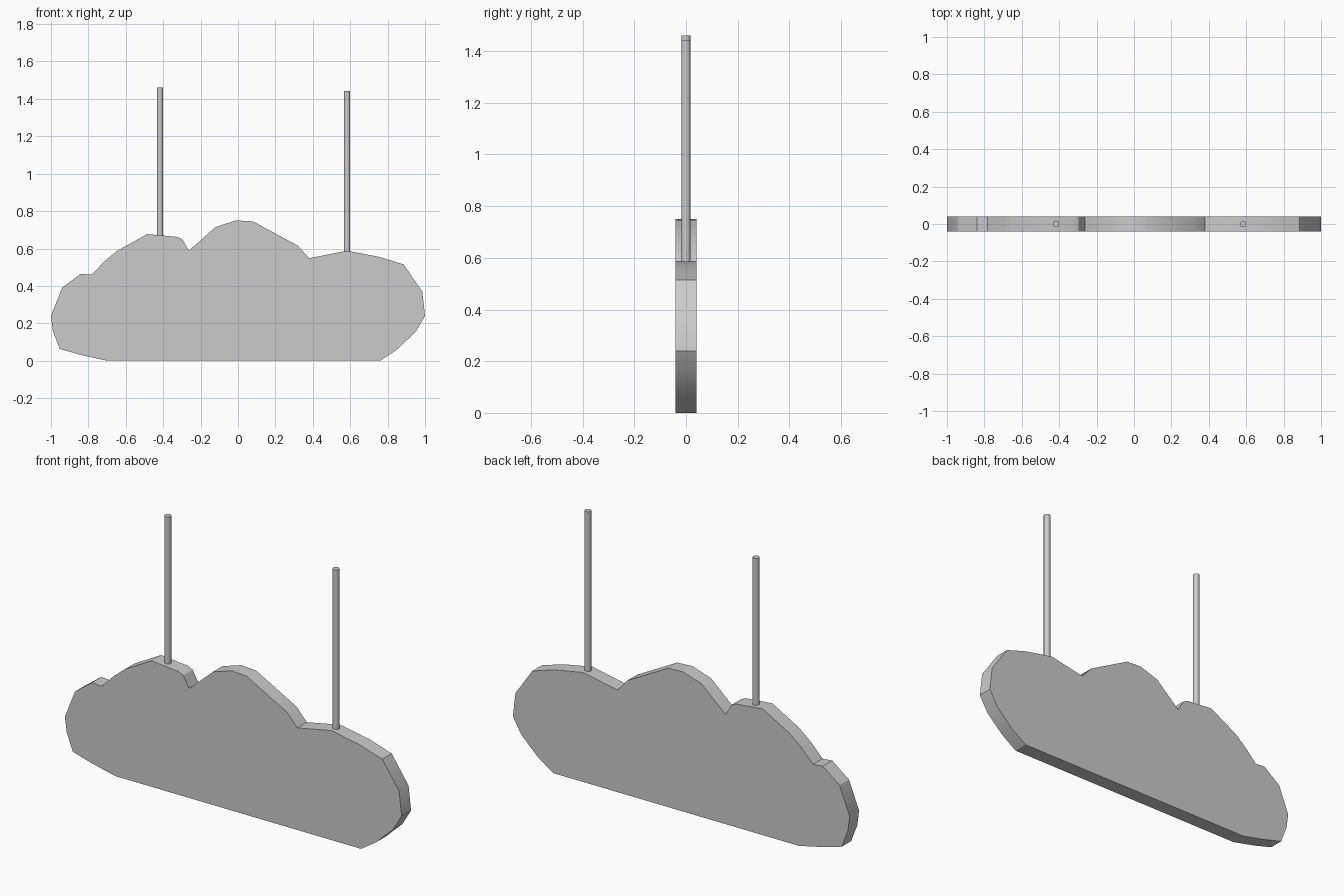
import bpy
import bmesh
from math import radians

cube = bpy.data.objects.get("Cube")
if cube:
    bpy.data.objects.remove(cube, do_unlink=True)

grey = bpy.data.materials.new("light grey")
grey.use_nodes = True
colour = (0.6, 0.6, 0.6, 1)
grey.diffuse_color = colour
grey.node_tree.nodes["Principled BSDF"].inputs["Base Color"].default_value = colour

HALF_DEPTH = 0.04

# Cloud outline in x and z, counter-clockwise from the bottom right
OUTLINE = [
    (.76, 0), (.85, .06), (.95, .155), (1, .24), (.985, .37), (.885, .515),
    (.757, .555), (.583, .588), (.38, .548), (.32, .615), (.08, .745),
    (-.01, .75), (-.12, .715), (-.263, .588), (-.297, .648), (-.325, .662),
    (-.485, .677), (-.645, .588), (-.71, .535), (-.783, .46), (-.84, .465),
    (-.94, .39), (-1, .24), (-.99, .16), (-.953, .063), (-.835, .03), (-.7, 0),
]


def finish(obj):
    obj.data.materials.append(grey)
    bpy.ops.object.select_all(action="DESELECT")
    obj.select_set(True)
    bpy.context.view_layer.objects.active = obj
    bpy.ops.object.shade_smooth_by_angle(angle=radians(30))


# Flat cloud panel
bm = bmesh.new()
front = bm.faces.new([bm.verts.new((x, -HALF_DEPTH, z)) for x, z in OUTLINE])
back = bmesh.ops.extrude_face_region(bm, geom=[front])["geom"]
bmesh.ops.translate(bm, vec=(0, 2 * HALF_DEPTH, 0),
                    verts=[g for g in back if isinstance(g, bmesh.types.BMVert)])
bmesh.ops.recalc_face_normals(bm, faces=bm.faces)
mesh = bpy.data.meshes.new("cloud_panel")
bm.to_mesh(mesh)
bm.free()
cloud = bpy.data.objects.new("cloud_panel", mesh)
bpy.context.collection.objects.link(cloud)
finish(cloud)

# Upright hanging rods
for name, x, bottom, top in (("right_rod", -.417, .66, 1.46),
                             ("left_rod", .583, .58, 1.443)):
    bpy.ops.mesh.primitive_cylinder_add(
        vertices=24, radius=.017, depth=top - bottom,
        location=(x, 0, (top + bottom) / 2))
    rod = bpy.context.object
    rod.name = name
    finish(rod)
